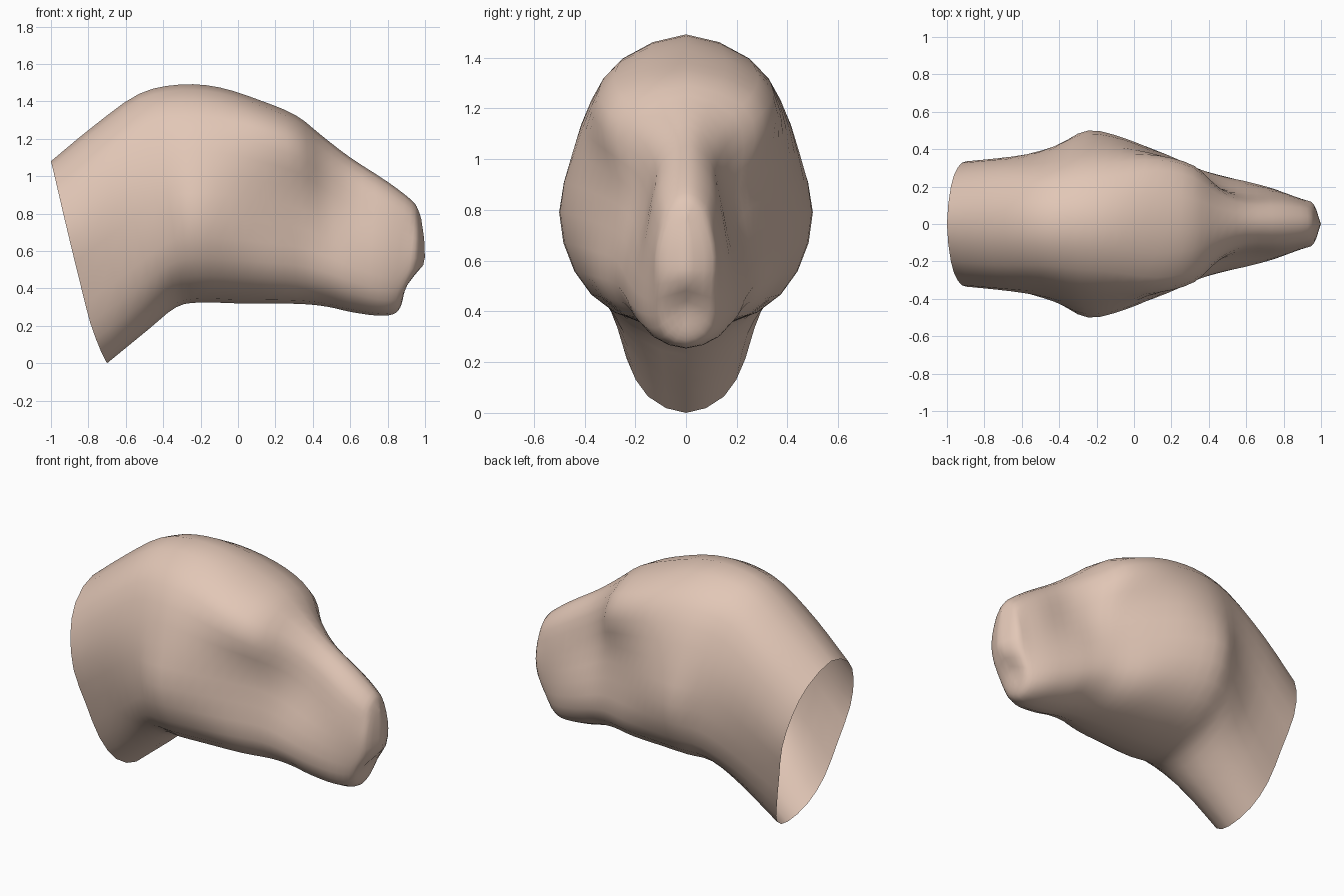
import bpy, bmesh
from mathutils import Vector

if "Cube" in bpy.data.objects:
    bpy.data.objects.remove(bpy.data.objects["Cube"])

# Cross-sections from neck opening to nose:
# (top x, top z, bottom x, bottom z, half-widths from top to bottom)
T = [0, .08, .22, .4, .6, .8, .94, 1]
SECTIONS = [
    (-1.0, 1.08, -.70, .0, (.20, .30, .335, .29, .235, .15)),
    (-.77, 1.27, -.48, .18, (.22, .32, .36, .345, .295, .175)),
    (-.53, 1.44, -.33, .30, (.22, .325, .395, .42, .39, .23)),
    (-.31, 1.49, -.20, .325, (.24, .365, .445, .50, .44, .28)),
    (-.10, 1.475, .00, .32, (.26, .375, .43, .455, .41, .26)),
    (.12, 1.405, .20, .32, (.285, .365, .355, .365, .36, .24)),
    (.31, 1.325, .37, .315, (.25, .31, .265, .28, .29, .19)),
    (.45, 1.215, .49, .30, (.155, .19, .19, .235, .255, .165)),
    (.60, 1.10, .60, .275, (.10, .135, .165, .215, .225, .15)),
    (.80, .97, .74, .255, (.095, .135, .16, .18, .18, .125)),
    (.93, .87, .83, .262, (.08, .11, .13, .135, .13, .09)),
    (.963, .82, .868, .30, (.05, .085, .105, .10, .09, .055)),
    (.98, .77, .885, .36, (0,) * 6),    # nose closes on the centre line
]
# Forward bulge of the nose over the mouth, and rearward bow of the neck opening
NOSE = [0, .012, .034, .056, .067, .011, 0, 0]
NECK = [0, -.003, -.01, -.018, -.025, -.03, -.015, 0]
BULGE = {0: (NECK, 1), 10: (NOSE, .25), 11: (NOSE, .65), 12: (NOSE, 1)}


def ring(i, sec):
    xt, zt, xb, zb, widths = sec
    table, amount = BULGE.get(i, (NOSE, 0))
    half = []
    for t, w, b in zip(T, (0, *widths, 0), table):
        half.append(Vector((xt + (xb - xt) * t + b * amount, w, zt + (zb - zt) * t)))
    return half + [Vector((p.x, -p.y, p.z)) for p in half[-2:0:-1]]


def smooth(pts, steps, closed):
    """Catmull-Rom curve through the points."""
    n = len(pts)
    get = (lambda k: pts[k % n]) if closed else (lambda k: pts[max(0, min(n - 1, k))])
    out = []
    for k in range(n if closed else n - 1):
        a, b, c, d = (get(k + j) for j in (-1, 0, 1, 2))
        for s in range(steps):
            t = s / steps
            out.append(.5 * (2 * b + (c - a) * t + (2 * a - 5 * b + 4 * c - d) * t * t
                             + (3 * b - a - 3 * c + d) * t ** 3))
    return out if closed else out + [pts[-1].copy()]


rings = [smooth(ring(i, s), 2, True) for i, s in enumerate(SECTIONS)]
columns = [smooth(list(col), 3, False) for col in zip(*rings)]

# Head and neck shell, open at the neck
bm = bmesh.new()
grid = [[bm.verts.new(p) for p in col] for col in columns]
for a, b in zip(grid, grid[1:] + grid[:1]):
    for k in range(len(a) - 1):
        bm.faces.new((a[k], a[k + 1], b[k + 1], b[k]))
bmesh.ops.remove_doubles(bm, verts=bm.verts, dist=.0015)
bmesh.ops.recalc_face_normals(bm, faces=bm.faces)
for f in bm.faces:
    f.smooth = True
mesh = bpy.data.meshes.new("animal_head")
bm.to_mesh(mesh)
bm.free()
head = bpy.data.objects.new("animal_head", mesh)
bpy.context.collection.objects.link(head)

# Tan skin
skin = bpy.data.materials.new("tan_skin")
skin.diffuse_color = (.76, .57, .47, 1)
skin.use_nodes = True
skin.node_tree.nodes["Principled BSDF"].inputs["Base Color"].default_value = skin.diffuse_color
mesh.materials.append(skin)
